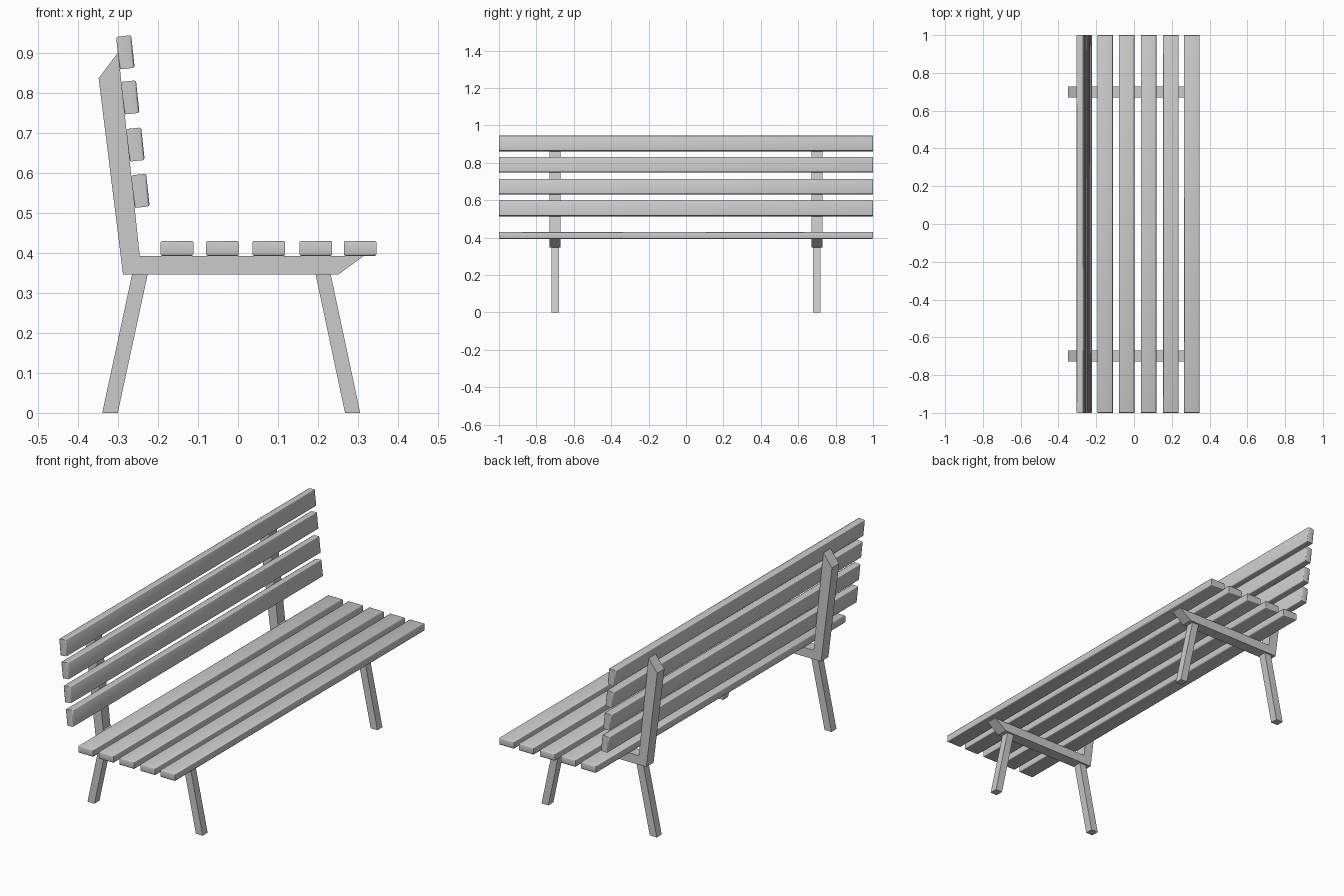
import bpy, bmesh, math
from mathutils import Matrix

if "Cube" in bpy.data.objects:
    bpy.data.objects.remove(bpy.data.objects["Cube"])


def finish(bm, name):
    bmesh.ops.recalc_face_normals(bm, faces=bm.faces[:])
    mesh = bpy.data.meshes.new(name)
    bm.to_mesh(mesh)
    bm.free()
    obj = bpy.data.objects.new(name, mesh)
    bpy.context.collection.objects.link(obj)
    return obj


def extruded_profile(name, points, y, width):
    """Closed x-z outline extruded along y, centred on the given y."""
    bm = bmesh.new()
    face = bm.faces.new([bm.verts.new((x, y - width / 2, z)) for x, z in points])
    new = bmesh.ops.extrude_face_region(bm, geom=[face])["geom"]
    verts = [g for g in new if isinstance(g, bmesh.types.BMVert)]
    bmesh.ops.translate(bm, vec=(0, width, 0), verts=verts)
    return finish(bm, name)


def slat(name, x, z, angle=0.0):
    """Long board whose wide faces have softened borders."""
    bm = bmesh.new()
    bmesh.ops.create_cube(bm, size=1, matrix=Matrix.Diagonal((0.082, 2, 0.038, 1)))
    rims = [e for e in bm.edges if abs(e.verts[0].co.z - e.verts[1].co.z) < 1e-5]
    bmesh.ops.bevel(bm, geom=rims, offset=0.005, segments=2, profile=0.5, affect='EDGES')
    obj = finish(bm, name)
    obj.location = (x, 0, z)
    obj.rotation_euler.y = angle
    bpy.ops.object.select_all(action='DESELECT')
    obj.select_set(True)
    bpy.context.view_layer.objects.active = obj
    bpy.ops.object.shade_smooth_by_angle(angle=math.radians(50))


# Seat slats
for i, x in enumerate((-0.153, -0.039, 0.077, 0.195, 0.306)):
    slat(f"seat_slat_{i + 1}", x, 0.412)

# Backrest slats, leaning with the posts
for i, (x, z) in enumerate(((-0.2445, 0.556), (-0.257, 0.672), (-0.27, 0.79), (-0.282, 0.903))):
    slat(f"back_slat_{i + 1}", x, z, math.radians(90 - 6.2))

# Two side supports: L-shaped frame and a pair of splayed legs each
frame = [(-0.349, 0.838), (-0.300, 0.903), (-0.246, 0.393), (0.315, 0.393),
         (0.252, 0.347), (-0.288, 0.347)]
rear = [(-0.340, 0), (-0.301, 0), (-0.226, 0.348), (-0.265, 0.348)]
front = [(0.268, 0), (0.306, 0), (0.232, 0.348), (0.194, 0.348)]
for side, y in (("left", -0.70), ("right", 0.70)):
    extruded_profile(f"{side}_frame", frame, y, 0.058)
    extruded_profile(f"{side}_rear_leg", rear, y, 0.04)
    extruded_profile(f"{side}_front_leg", front, y, 0.04)
